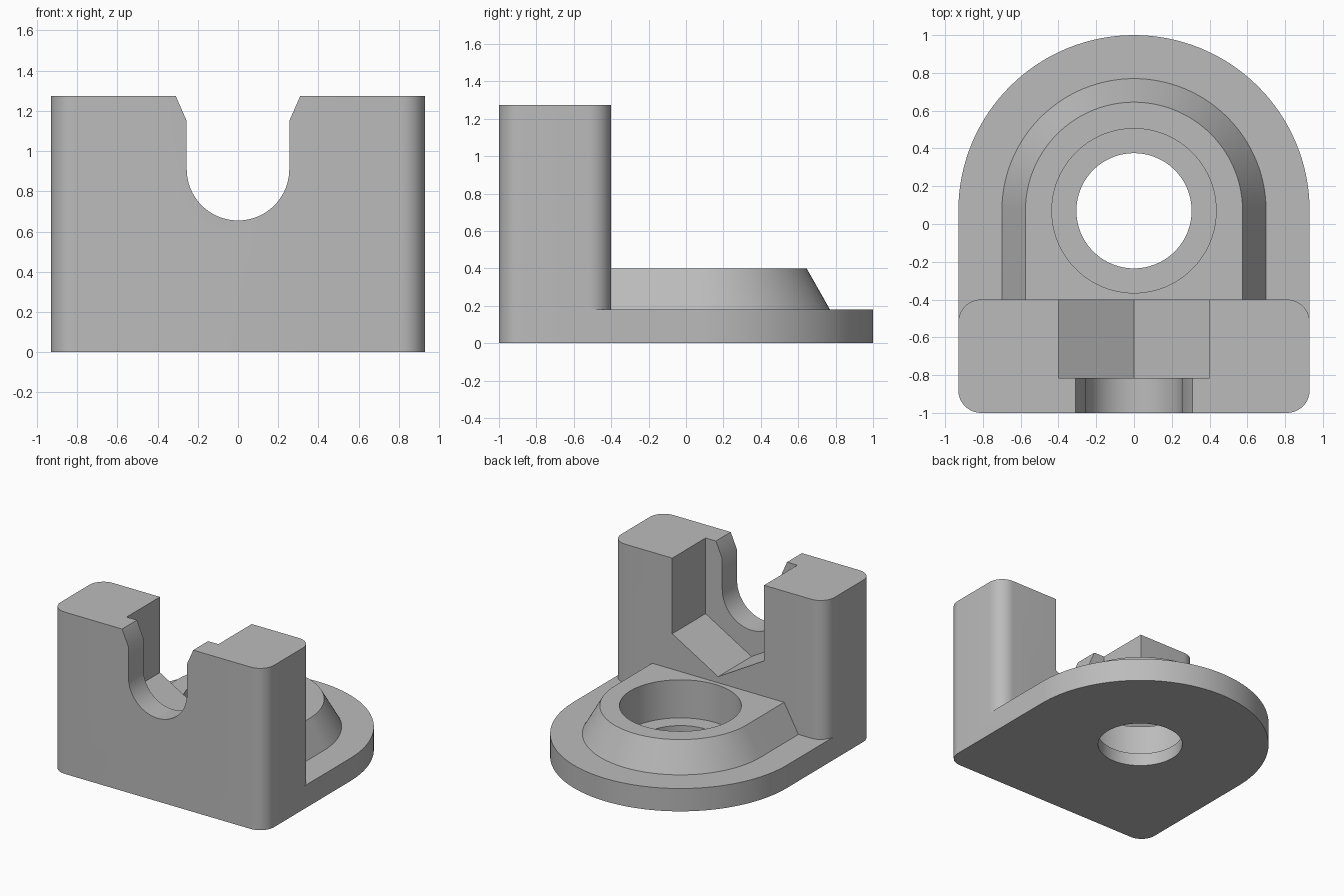
import bpy, bmesh
from math import pi, cos, sin, radians
from mathutils import Vector

default = bpy.data.objects.get("Cube")
if default:
    bpy.data.objects.remove(default, do_unlink=True)

grey = bpy.data.materials.new("mid grey")
grey.use_nodes = True
colour = (0.5, 0.5, 0.5, 1)
grey.diffuse_color = colour
grey.node_tree.nodes["Principled BSDF"].inputs["Base Color"].default_value = colour

W, BACK, CY = 0.93, -0.4, 0.07      # half width, back of block, bore centre
PLATE, BOSS, TOP = 0.18, 0.4, 1.275  # heights
SLOT_Z = 0.91                        # centre of slot and hex pocket


def arc(cx, cy, r, start, end, n):
    """Points along an arc, angles in degrees."""
    angles = [radians(start + (end - start) * i / n) for i in range(n + 1)]
    return [(cx + r * cos(a), cy + r * sin(a)) for a in angles]


def loft(name, lower, upper):
    """Closed solid between two matching 3D outlines."""
    bm = bmesh.new()
    a = [bm.verts.new(p) for p in lower]
    b = [bm.verts.new(p) for p in upper]
    bm.faces.new(a)
    bm.faces.new(b)
    for i in range(len(a)):
        j = (i + 1) % len(a)
        bm.faces.new((a[i], a[j], b[j], b[i]))
    bmesh.ops.recalc_face_normals(bm, faces=bm.faces)
    mesh = bpy.data.meshes.new(name)
    bm.to_mesh(mesh)
    bm.free()
    mesh.materials.append(grey)
    obj = bpy.data.objects.new(name, mesh)
    bpy.context.collection.objects.link(obj)
    return obj


def upright(name, pts, z0, z1, pts_top=None):
    return loft(name, [(x, y, z0) for x, y in pts],
                [(x, y, z1) for x, y in pts_top or pts])


def crosswise(name, pts, y0, y1):
    return loft(name, [(x, y0, z) for x, z in pts], [(x, y1, z) for x, z in pts])


def combine(body, tool, operation):
    mod = body.modifiers.new(operation.lower(), "BOOLEAN")
    mod.operation, mod.solver, mod.object = operation, "EXACT", tool
    bpy.context.view_layer.objects.active = body
    bpy.ops.object.modifier_apply(modifier=mod.name)
    bpy.data.objects.remove(tool, do_unlink=True)


def arch(r, front):
    """Half round at the back with straight sides running to the front."""
    return arc(0, CY, r, 0, 180, 64) + [(-r, front), (r, front)]


# Upright block with rounded vertical corners
R = 0.12
corners = [(W - R, BACK - R, 0), (R - W, BACK - R, 90),
           (R - W, R - 1, 180), (W - R, R - 1, 270)]
block = [p for x, y, a in corners for p in arc(x, y, R, a, a + 90, 12)]
bracket = upright("bracket", block, 0, TOP)

# Round-backed base plate and tapered boss
combine(bracket, upright("base_plate", arch(W, -0.7), 0, PLATE), "UNION")
combine(bracket, upright("boss", arch(0.7, -0.6), PLATE - 0.0005, BOSS,
                         arch(0.575, -0.6)), "UNION")

# Stepped bore
for name, r, z0, z1 in (("counterbore", 0.435, 0.1, 0.6), ("bore", 0.305, -0.2, 0.3)):
    combine(bracket, upright(name, arc(0, CY, r, 0, 360, 96)[:-1], z0, z1), "DIFFERENCE")

# Round-bottomed slot with flared mouth
flare = 0.31 + 0.055 * 0.2
slot = arc(0, SLOT_Z, 0.255, 180, 360, 40) + [
    (0.255, 1.15), (flare, TOP + 0.025), (-flare, TOP + 0.025), (-0.255, 1.15)]
combine(bracket, crosswise("slot", slot, -1.2, -0.7), "DIFFERENCE")

# Hexagonal nut pocket open at the top and back
hexr = 0.4 / cos(pi / 6)
pocket = arc(0, SLOT_Z, hexr, 210, 330, 2) + [(0.4, 1.5), (-0.4, 1.5)]
combine(bracket, crosswise("nut_pocket", pocket, -0.815, -0.2), "DIFFERENCE")

bpy.ops.object.select_all(action="DESELECT")
bracket.select_set(True)
bpy.context.view_layer.objects.active = bracket
bpy.ops.object.shade_smooth_by_angle(angle=radians(25))
